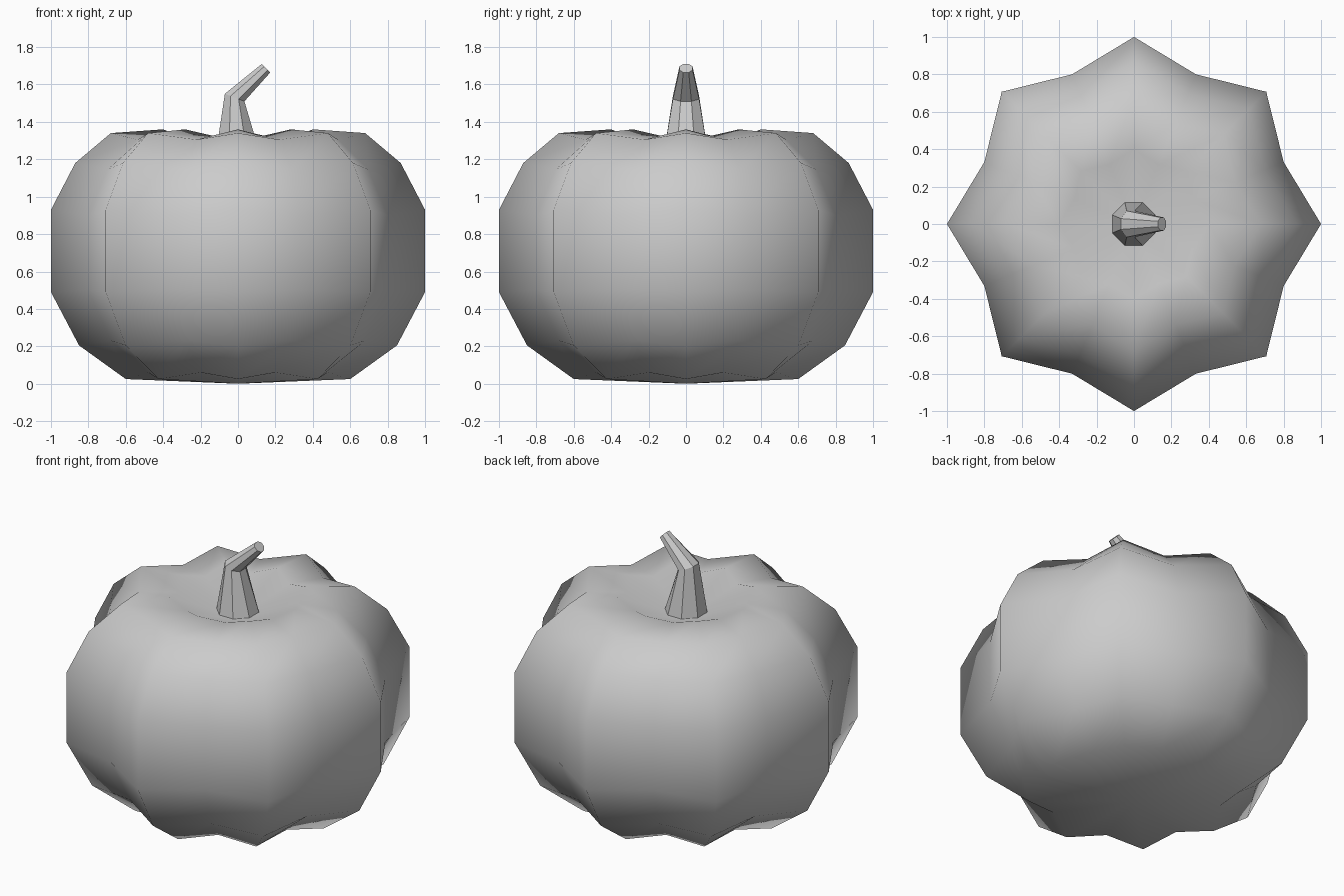
import bpy, bmesh
from math import sin, cos, pi
from mathutils import Vector

if "Cube" in bpy.data.objects:
    bpy.data.objects.remove(bpy.data.objects["Cube"])


def loft(name, rings, smooth, poles=None):
    """Skin a list of vertex rings; close the ends with poles or flat caps."""
    bm = bmesh.new()
    vr = [[bm.verts.new(p) for p in ring] for ring in rings]
    n = len(vr[0])
    for a, b in zip(vr, vr[1:]):
        for i in range(n):
            j = (i + 1) % n
            bm.faces.new((a[i], a[j], b[j], b[i]))
    if poles:
        for pole, ring in zip(poles, (vr[0], vr[-1])):
            p = bm.verts.new(pole)
            for i in range(n):
                bm.faces.new((p, ring[i], ring[(i + 1) % n]))
    else:
        bm.faces.new(vr[0])
        bm.faces.new(vr[-1])
    bmesh.ops.recalc_face_normals(bm, faces=bm.faces)
    for f in bm.faces:
        f.smooth = smooth
    me = bpy.data.meshes.new(name)
    bm.to_mesh(me)
    bm.free()
    ob = bpy.data.objects.new(name, me)
    bpy.context.collection.objects.link(ob)
    return ob


# Ribbed body: (radius, height) profiles of the ridges and the grooves
ridge = [(0.60, 0.025), (0.85, 0.205), (1.0, 0.49), (1.0, 0.93),
         (0.87, 1.18), (0.68, 1.34), (0.40, 1.36)]
groove = [(0.52, 0.06), (0.735, 0.23), (0.866, 0.50), (0.866, 0.90),
          (0.755, 1.145), (0.58, 1.305), (0.345, 1.325)]
rings = []
for pair in zip(ridge, groove):
    ring = []
    for i in range(16):
        r, z = pair[i % 2]
        a = i * pi / 8
        ring.append((r * cos(a), r * sin(a), z))
    rings.append(ring)
loft("pumpkin_body", rings, True, [(0, 0, 0), (0, 0, 1.20)])

# Bent stem: octagonal sections as (x, z, tilt, half width in x, half width in y)
sections = [(0.0, 1.22, 0.0, 0.12, 0.12),
            (-0.018, 1.53, 0.37, 0.056, 0.07),
            (0.15, 1.687, 0.80, 0.032, 0.035)]
rings = []
for x, z, tilt, hx, hy in sections:
    ring = []
    for i in range(8):
        a = (i + 0.5) * pi / 4
        u = hx * cos(a) / cos(pi / 8)
        v = hy * sin(a) / cos(pi / 8)
        ring.append(Vector((x + u * cos(tilt), v, z - u * sin(tilt))))
    rings.append(ring)
loft("stem", rings, False)
